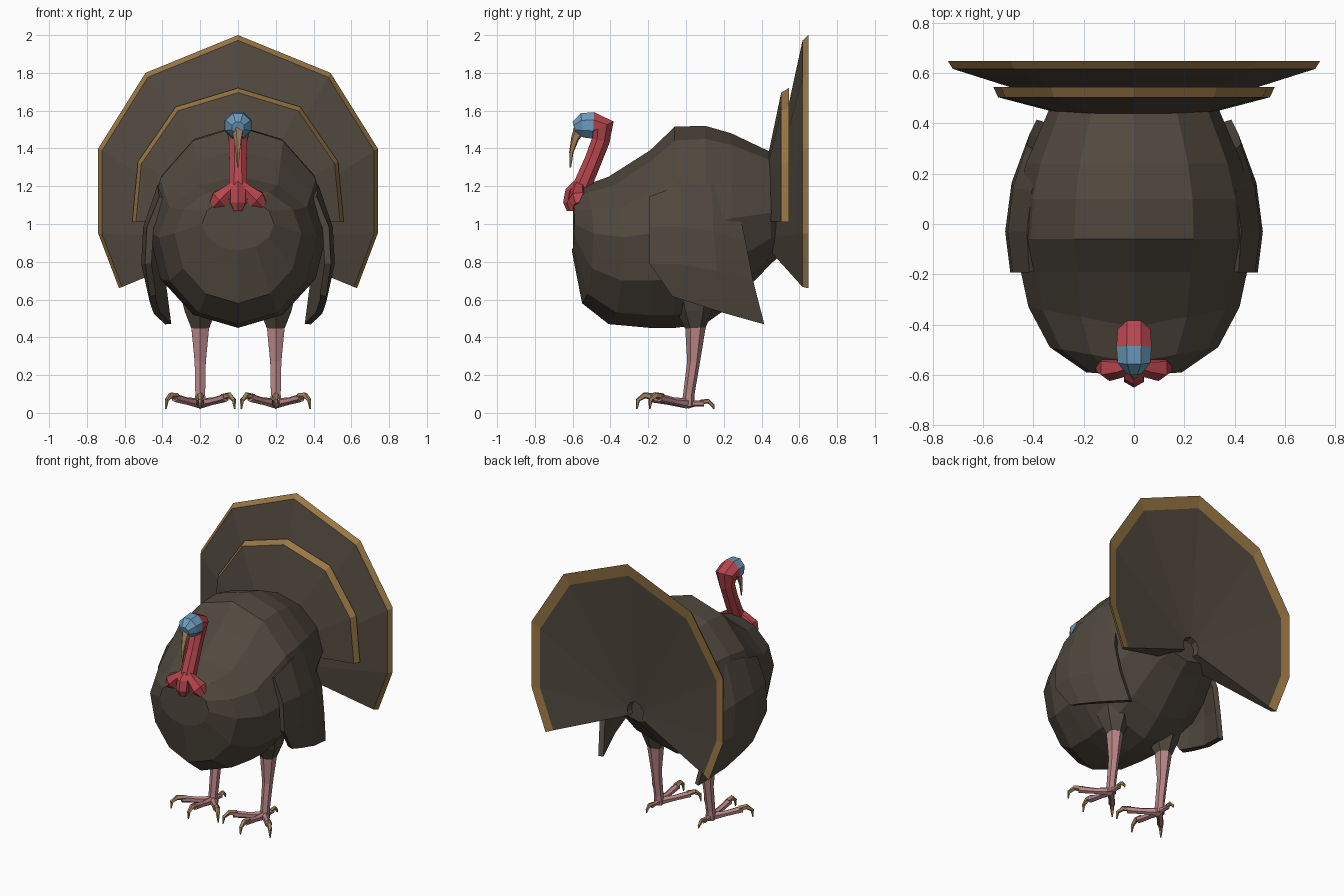
import bpy, bmesh, math
from mathutils import Vector

if "Cube" in bpy.data.objects:
    bpy.data.objects.remove(bpy.data.objects["Cube"])


def material(name, rgb):
    m = bpy.data.materials.new(name)
    m.diffuse_color = (*rgb, 1)
    m.use_nodes = True
    m.node_tree.nodes["Principled BSDF"].inputs["Base Color"].default_value = m.diffuse_color
    return m


BROWN = material("dark_brown_feather", (0.083, 0.066, 0.049))
GOLD = material("golden_edge", (0.32, 0.185, 0.06))
RED = material("red_skin", (0.47, 0.06, 0.075))
BLUE = material("blue_skin", (0.15, 0.33, 0.51))
PINK = material("pink_leg", (0.49, 0.24, 0.24))
HORN = material("tan_horn", (0.37, 0.23, 0.11))


def build(name, verts, faces, mats, rule=None, mirror=False):
    """Mesh object; rule(face index, centre) picks the material slot."""
    me = bpy.data.meshes.new(name)
    me.from_pydata([tuple(v) for v in verts], [], faces)
    for m in mats:
        me.materials.append(m)
    if rule:
        for p in me.polygons:
            p.material_index = rule(p.index, p.center)
    bm = bmesh.new()
    bm.from_mesh(me)
    bmesh.ops.recalc_face_normals(bm, faces=bm.faces)
    bm.to_mesh(me)
    bm.free()
    ob = bpy.data.objects.new(name, me)
    bpy.context.collection.objects.link(ob)
    if mirror:
        ob.modifiers.new("mirror", 'MIRROR').use_mirror_merge = False
    return ob


def loft(name, rings, mats, rule=None, mirror=False):
    """Skin closed rings of equal size and cap both ends."""
    n = len(rings[0])
    verts = [v for r in rings for v in r]
    faces = [(i * n + j, i * n + (j + 1) % n, (i + 1) * n + (j + 1) % n, (i + 1) * n + j)
             for i in range(len(rings) - 1) for j in range(n)]
    faces += [tuple(range(n)), tuple(range(len(verts) - n, len(verts)))]
    return build(name, verts, faces, mats, rule, mirror)


def tube(name, path, mats, n=6, rule=None, mirror=False):
    """Tube along (x, y, z, radius) points."""
    pts = [Vector(p[:3]) for p in path]
    rings = []
    for i, p in enumerate(path):
        t = (pts[min(i + 1, len(pts) - 1)] - pts[max(i - 1, 0)]).normalized()
        side = (Vector((1, 0, 0)) - t * t.x).normalized()
        up = side.cross(t)
        angles = [2 * math.pi * (j + 0.5) / n for j in range(n)]
        rings.append([pts[i] + p[3] * (side * math.cos(a) + up * math.sin(a)) for a in angles])
    return loft(name, rings, mats, rule, mirror)


# Body: twelve-sided sections (y, top, middle, bottom, half width, backward sweep of sides)
sections = [(-0.605, 1.14, 1.0, 0.86, 0.19, .015), (-0.55, 1.20, 0.95, 0.58, 0.335, .06),
            (-0.41, 1.25, 0.93, 0.47, 0.42, .08), (-0.19, 1.39, 0.95, 0.45, 0.45, 0),
            (-0.06, 1.515, 0.97, 0.45, 0.475, 0), (0.10, 1.52, 1.0, 0.47, 0.465, 0),
            (0.24, 1.48, 1.03, 0.57, 0.43, 0), (0.45, 1.38, 1.06, 0.79, 0.34, 0),
            (0.52, 1.22, 1.05, 0.85, 0.23, 0)]
rings = []
for y, top, mid, bottom, w, sweep in sections:
    ring = []
    for k in range(12):
        c, s = math.cos(k * math.pi / 6), math.sin(k * math.pi / 6)
        ring.append((w * s, y + sweep * abs(s), mid + c * (top - mid if c > 0 else mid - bottom)))
    rings.append(ring)
loft("body", rings, [BROWN])

# Wings: drooping sheets, thickened and mirrored; the top edge sinks into the body
wing = [[(.40, -.19, 1.14), (.41, -.03, 1.2), (.39, .13, 1.22), (.34, .25, 1.18)],
        [(.465, -.19, .98), (.485, -.03, .98), (.465, .14, .96), (.41, .31, .9)],
        [(.475, -.19, .79), (.495, -.03, .79), (.47, .16, .75), (.40, .35, .7)],
        [(.45, -.07, .62), (.45, .02, .59), (.43, .20, .53), (.37, .41, .47)]]
faces = [(i * 4 + j, i * 4 + j + 1, i * 4 + j + 5, i * 4 + j + 4)
         for i in range(3) for j in range(3)]
ob = build("wings", [v for r in wing for v in r], faces, [BROWN])
solid = ob.modifiers.new("thickness", 'SOLIDIFY')
solid.thickness = 0.035
solid.offset = 0
ob.modifiers.new("mirror", 'MIRROR').use_mirror_merge = False


# Tail fans: dished sheets with a golden rim
def fan(name, half, hub_z, layers):
    """half: right outline from the top; layers: (scale from hub, y), front to back."""
    outline = [(-x, z) for x, z in half[:0:-1]] + half
    n, k = len(outline), len(layers)
    verts = [(x * s, y, hub_z + (z - hub_z) * s) for x, z in outline for s, y in layers]
    faces = [(i * k + j, i * k + j + 1, i * k + k + j + 1, i * k + k + j)
             for i in range(n - 1) for j in range(k - 1)]
    sides = len(faces)
    faces += [(i * k + k - 1, i * k, i * k + k, i * k + 2 * k - 1) for i in range(n - 1)]
    faces += [tuple(range(k)), tuple(range((n - 1) * k, n * k))]
    build(name, verts, faces, [BROWN, GOLD],
          lambda i, c: int(i < sides and i % (k - 1) in (1, 2)))


fan("tail_fan_large", [(0, 2.0), (.49, 1.80), (.74, 1.40), (.74, .95), (.63, .66)], 0.92,
    [(.05, .40), (.974, .617), (1, .648), (.92, .635), (.08, .56)])
fan("tail_fan_small", [(0, 1.72), (.33, 1.62), (.53, 1.33), (.56, 1.01)], 1.02,
    [(.05, .37), (.965, .504), (1, .545), (.92, .54), (.05, .46)])

# Neck and head: one bent tube, blue on the face
tube("neck_and_head", [(0, -.58, 1.10, .05), (0, -.55, 1.20, .053), (0, -.49, 1.34, .05),
                       (0, -.452, 1.44, .052), (0, -.442, 1.515, .07), (0, -.49, 1.522, .076),
                       (0, -.55, 1.522, .07), (0, -.592, 1.51, .034)],
     [RED, BLUE], 8, lambda i, c: int(c.y < -.49 and c.z > 1.44))

# Drooping beak
tube("beak", [(0, -.56, 1.51, .035), (0, -.588, 1.45, .022), (0, -.607, 1.38, .012),
              (0, -.612, 1.30, .004)], [HORN], 5)

# Wattle lobes
tube("wattle_centre", [(0, -.57, 1.21, .03), (0, -.595, 1.17, .045), (0, -.605, 1.11, .046),
                       (0, -.605, 1.07, .026)], [RED])
tube("wattle_sides", [(.01, -.565, 1.20, .036), (.05, -.572, 1.17, .04), (.098, -.57, 1.13, .055),
                      (.128, -.565, 1.095, .034)], [RED], mirror=True)

# Legs: feathered thigh and bare shank
tube("thighs", [(.20, .04, .66, .13), (.20, .045, .54, .095), (.20, .05, .45, .055)],
     [BROWN], mirror=True)
tube("shanks", [(.20, .05, .46, .055), (.20, .04, .27, .034), (.20, .015, .10, .03),
                (.20, .01, .035, .034)], [PINK], mirror=True)

# Toes and hooked claws
for label, dx, dy in [("middle", 0, -.20), ("inner", -.135, -.15), ("outer", .135, -.15),
                      ("hind", 0, .085)]:
    d = Vector((dx, dy, 0))
    u = d.normalized()
    s = 0.75 if label == "hind" else 1
    rise = 0.0 if label == "hind" else 0.03

    def at(dist, z, r):
        p = Vector((.20, .01, 0)) + d + u * dist
        return (p.x, p.y, z, r * s)

    tube(label + "_toes", [(.20, .01, .05, .028), at(-.5 * d.length, .05 + rise * .4, .02),
                           at(0, .05 + rise, .023)], [PINK], mirror=True)
    tube(label + "_claws", [at(-.02, .055 + rise, .02), at(.03 * s, .063 + rise, .017),
                            at(.065 * s, .037 + rise, .012), at(.07 * s, .02, .004)],
         [HORN], 5, mirror=True)
